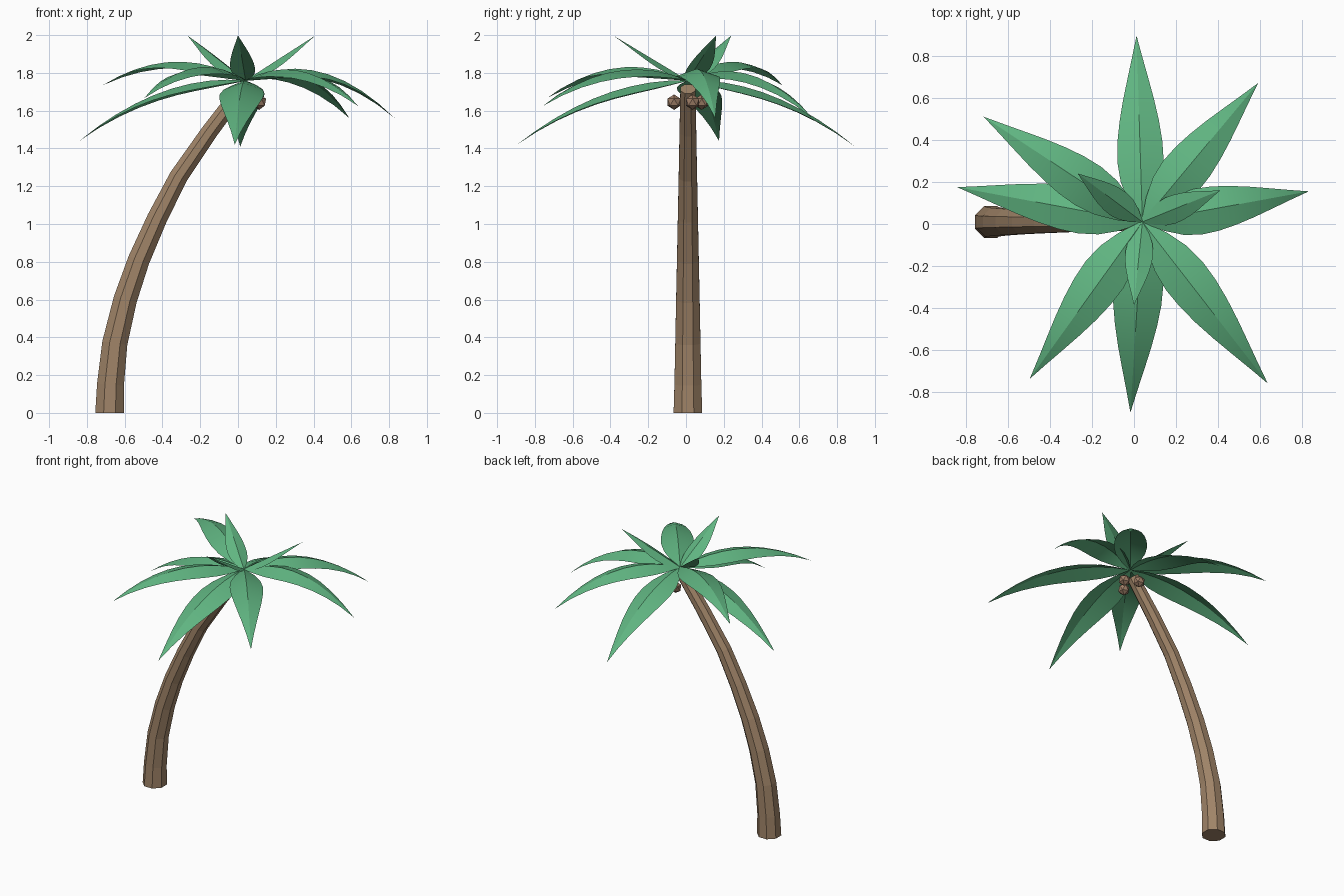
import bpy, bmesh, math
from mathutils import Vector

cube = bpy.data.objects.get("Cube")
if cube:
    bpy.data.objects.remove(cube, do_unlink=True)


def make_material(name, rgb):
    mat = bpy.data.materials.new(name)
    mat.use_nodes = True
    mat.diffuse_color = (*rgb, 1)
    mat.node_tree.nodes["Principled BSDF"].inputs["Base Color"].default_value = (*rgb, 1)
    return mat


def make_object(name, bm, mat):
    mesh = bpy.data.meshes.new(name)
    bm.to_mesh(mesh)
    bm.free()
    mesh.materials.append(mat)
    obj = bpy.data.objects.new(name, mesh)
    bpy.context.collection.objects.link(obj)
    return obj


bark = make_material("bark brown", (0.35, 0.23, 0.138))
husk = make_material("coconut brown", (0.34, 0.205, 0.133))
leaf = make_material("leaf green", (0.117, 0.46, 0.22))

# Trunk: tapered eight-sided rings swept along a leaning curve
path = [(-.68, .005), (-.675, .15), (-.652, .37), (-.597, .60), (-.525, .81),
        (-.428, 1.03), (-.315, 1.25), (-.15, 1.49), (.02, 1.715)]
points = [Vector((x, .01, z)) for x, z in path]
sides = 8
bm = bmesh.new()
rings = []
for i, p in enumerate(points):
    along = (points[min(i + 1, len(points) - 1)] - points[max(i - 1, 0)]).normalized()
    across = Vector((0, 1, 0)).cross(along)
    radius = .082 - .039 * i / (len(points) - 1)
    ring = []
    for k in range(sides):
        a = math.tau * (k + .5) / sides
        ring.append(bm.verts.new(p + radius * (math.cos(a) * across + Vector((0, math.sin(a), 0)))))
    rings.append(ring)
for v in rings[0]:
    v.co.z = 0
for low, high in zip(rings, rings[1:]):
    for k in range(sides):
        n = (k + 1) % sides
        bm.faces.new((low[k], low[n], high[n], high[k]))
bm.faces.new(rings[-1])
bm.faces.new(rings[0][::-1])
bmesh.ops.recalc_face_normals(bm, faces=bm.faces)
make_object("trunk", bm, bark)

# Fronds: arched, ridged blades, broad near the crown and tapering to a thin tip
crown = Vector((.04, .01, 1.76))
widths = [.05, .56, .88, 1, .97, .85, .67, .45, .22, 0]


def frond(name, tip, rise, half_width):
    span = Vector(tip) - crown
    flat = Vector((span.x, span.y, 0))
    side = Vector((0, 0, 1)).cross(flat).normalized()
    bm = bmesh.new()
    rows = []
    for i, w in enumerate(widths):
        t = i / (len(widths) - 1)
        mid = crown + flat * t + Vector((0, 0, rise * t + (span.z - rise) * t * t))
        tangent = flat + Vector((0, 0, rise + 2 * (span.z - rise) * t))
        up = tangent.cross(side).normalized()
        # the fold flattens out toward the tip
        fold = .40 - .15 * t
        w *= half_width
        edges = [mid] if w == 0 else [mid + s * w * side - fold * abs(s) * w * up for s in (1, 0, -1)]
        rows.append([bm.verts.new(co) for co in edges])
    for a, b in zip(rows, rows[1:]):
        for k in (0, 1):
            if len(b) == 1:
                bm.faces.new((a[k], a[k + 1], b[0]))
            else:
                bm.faces.new((a[k], a[k + 1], b[k + 1], b[k]))
    obj = make_object(name, bm, leaf)
    bpy.ops.object.select_all(action='DESELECT')
    obj.select_set(True)
    bpy.context.view_layer.objects.active = obj
    bpy.ops.object.shade_smooth_by_angle(angle=math.radians(25))


# tip position, starting rise, half width
fronds = {
    "back": ((.012, .895, 1.41), .03, .11),
    "back_left": ((.59, .67, 1.56), .32, .11),
    "left": ((.83, .155, 1.56), .38, .11),
    "front_left": ((.635, -.757, 1.625), .33, .11),
    "front": ((-.017, -.895, 1.42), .03, .118),
    "front_right": ((-.495, -.735, 1.667), .36, .11),
    "back_right": ((-.715, .51, 1.735), .42, .11),
    "right": ((-.84, .175, 1.44), .08, .11),
    "upper_left": ((.41, .16, 1.998), .24, .066),
    "upper_right": ((-.268, .24, 1.998), .24, .066),
    "upper_front": ((0, -.385, 1.998), .24, .066),
}
for name, spec in fronds.items():
    frond("frond_" + name, *spec)

# Coconuts: faceted balls under the crown
coconuts = {"left": (.112, .035), "back": (.025, .083), "front": (.035, -.063)}
for name, (x, y) in coconuts.items():
    bm = bmesh.new()
    bmesh.ops.create_icosphere(bm, subdivisions=1, radius=.041)
    bmesh.ops.translate(bm, verts=bm.verts, vec=(x, y, 1.645))
    make_object("coconut_" + name, bm, husk)
